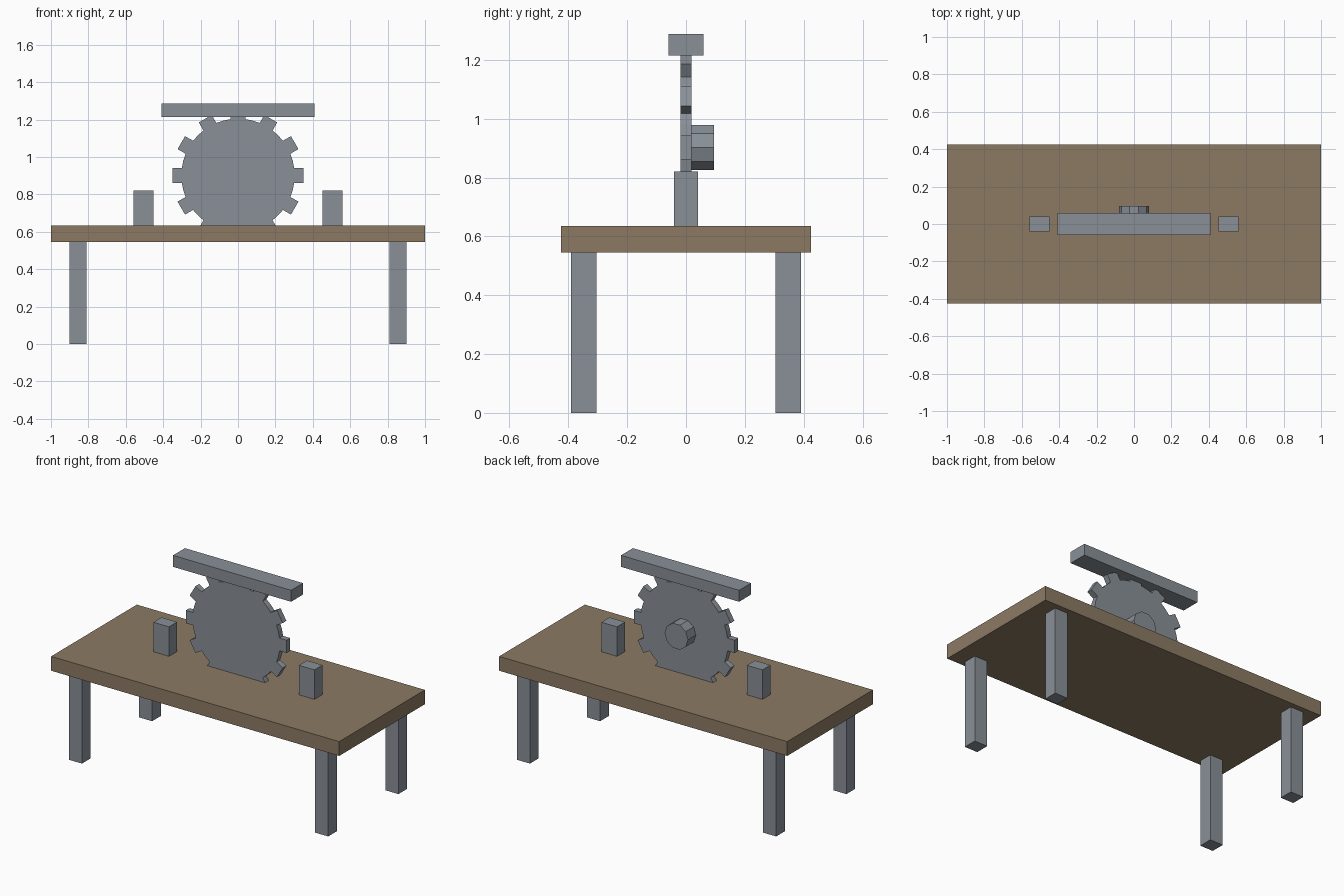
import bpy
import bmesh
import math
from mathutils import Matrix, Vector

if "Cube" in bpy.data.objects:
    bpy.data.objects.remove(bpy.data.objects["Cube"])


def material(name, rgb):
    m = bpy.data.materials.new(name)
    m.diffuse_color = (*rgb, 1)
    m.use_nodes = True
    m.node_tree.nodes["Principled BSDF"].inputs["Base Color"].default_value = m.diffuse_color
    return m


WOOD = material("brown wood", (0.262, 0.195, 0.127))
METAL = material("grey metal", (0.25, 0.279, 0.313))


def make(name, bm, mat):
    bmesh.ops.recalc_face_normals(bm, faces=bm.faces)
    me = bpy.data.meshes.new(name)
    bm.to_mesh(me)
    bm.free()
    me.materials.append(mat)
    ob = bpy.data.objects.new(name, me)
    bpy.context.collection.objects.link(ob)
    return ob


def box(name, x, y, z, mat):
    """Box from (low, high) ranges."""
    bm = bmesh.new()
    centre = Vector([(a + b) / 2 for a, b in (x, y, z)])
    size = Vector([b - a for a, b in (x, y, z)])
    bmesh.ops.create_cube(bm, size=1, matrix=Matrix.Translation(centre) @ Matrix.Diagonal((*size, 1)))
    return make(name, bm, mat)


def prism(name, points, y0, y1, mat):
    """Extrude an (x, z) outline along y."""
    bm = bmesh.new()
    face = bm.faces.new([bm.verts.new((x, y0, z)) for x, z in points])
    ext = bmesh.ops.extrude_face_region(bm, geom=[face])
    verts = [v for v in ext["geom"] if isinstance(v, bmesh.types.BMVert)]
    bmesh.ops.translate(bm, verts=verts, vec=(0, y1 - y0, 0))
    return make(name, bm, mat)


# Table top and legs
box("table_top", (-1, 1), (-0.425, 0.425), (0.545, 0.635), WOOD)
for sx, side in ((-1, "left"), (1, "right")):
    for sy, end in ((-1, "front"), (1, "back")):
        cx, cy = sx * 0.855, sy * 0.348
        box(f"{end}_{side}_leg", (cx - 0.045, cx + 0.045), (cy - 0.043, cy + 0.043), (0, 0.545), METAL)
    # Guide block beside the blade
    cx = sx * 0.505
    box(f"{side}_guide_block", (cx - 0.054, cx + 0.054), (-0.04, 0.04), (0.635, 0.82), METAL)

# Guard bar above the blade
box("blade_guard", (-0.41, 0.41), (-0.059, 0.059), (1.215, 1.287), METAL)

# Saw blade: one outline with twelve square teeth
CZ, ROOT, TIP, HALF = 0.902, 0.303, 0.35, 0.04
outline = []
for i in range(12):
    a = math.radians(30 * i)
    c, s = math.cos(a), math.sin(a)
    root = math.sqrt(ROOT ** 2 - HALF ** 2)
    for r, t in ((root, -HALF), (TIP, -HALF), (TIP, HALF), (root, HALF)):
        outline.append((r * c - t * s, CZ + r * s + t * c))
    b = a + math.radians(15)
    outline.append((ROOT * math.cos(b), CZ + ROOT * math.sin(b)))
prism("saw_blade", outline, -0.018, 0.018, METAL)

# Ten-sided motor hub behind the blade
hub = [(0.081 * math.cos(k * math.tau / 10), CZ + 0.081 * math.sin(k * math.tau / 10)) for k in range(10)]
prism("motor_hub", hub, 0.017, 0.096, METAL)
